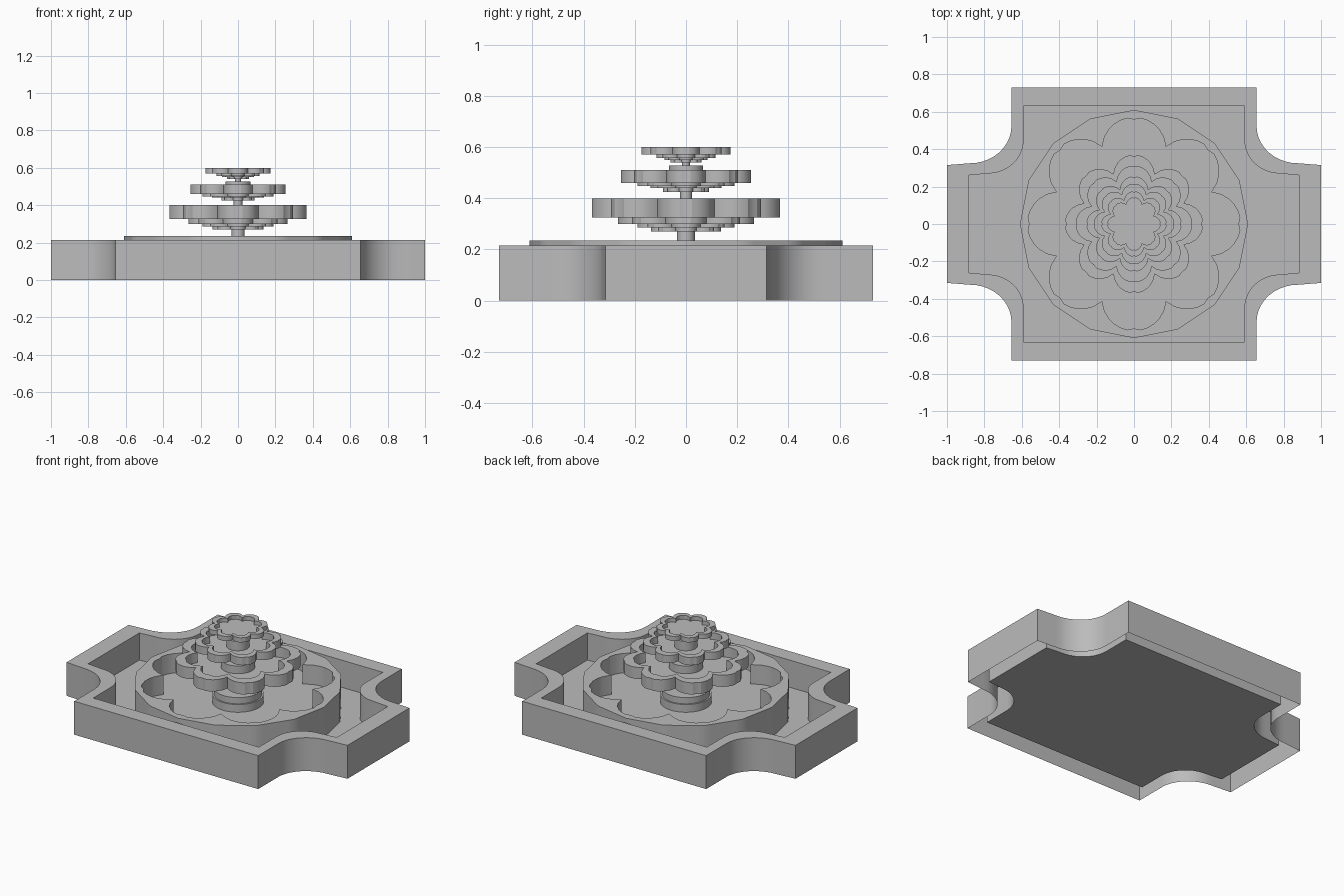
import bpy, bmesh
from math import pi, sin, cos, sqrt, radians

old = bpy.data.objects.get("Cube")
if old:
    bpy.data.objects.remove(old, do_unlink=True)

stone = bpy.data.materials.new("grey_stone")
stone.use_nodes = True
COLOR = (0.5, 0.5, 0.5, 1)
stone.diffuse_color = COLOR
stone.node_tree.nodes["Principled BSDF"].inputs["Base Color"].default_value = COLOR

N = 96          # points in each round outline
PETALS = 8


def circle(r, sides=N):
    """Regular polygon outline sampled at N angles."""
    pts, step = [], 2 * pi / sides
    for i in range(N):
        a = 2 * pi * i / N
        k = r * cos(step / 2) / cos(a % step - step / 2)
        pts.append((k * cos(a), k * sin(a)))
    return pts


def flower(r):
    """Outline of eight round petals, each with a small dent at its tip."""
    pts, step = [], 2 * pi / PETALS
    c, rho = 0.7 * r, 0.3 * r
    for i in range(N):
        a = 2 * pi * i / N
        d = (a + step / 2) % step - step / 2
        k = c * cos(d) + sqrt(rho ** 2 - (c * sin(d)) ** 2)
        if abs(d) < 0.01:
            k *= 0.98
        pts.append((k * cos(a), k * sin(a)))
    return pts


def cross(x_end, y_end, x_in, y_in, curve_x, curve_y, steps=10):
    """Rectangle outline with a hollow curve at each corner."""
    quarter = [(x_end, y_in)]
    for i in range(steps + 1):
        t = pi / 2 * i / steps
        quarter.append((x_in + curve_x * (1 - sin(t)),
                        y_in + 0.01 + curve_y * (1 - cos(t))))
    quarter.append((x_in, y_end))
    back = quarter[::-1]
    return (quarter + [(-x, y) for x, y in back]
            + [(-x, -y) for x, y in quarter] + [(x, -y) for x, y in back])


def loft(name, rings, cap_start=True, cap_end=True):
    """Skin a list of (outline, height) rings into one object."""
    bm = bmesh.new()
    loops = [[bm.verts.new((x, y, z)) for x, y in pts] for pts, z in rings]
    for a, b in zip(loops, loops[1:]):
        n = len(a)
        for i in range(n):
            j = (i + 1) % n
            bm.faces.new((a[i], a[j], b[j], b[i]))
    if cap_start:
        bm.faces.new(loops[0][::-1])
    if cap_end:
        bm.faces.new(loops[-1])
    mesh = bpy.data.meshes.new(name)
    bm.to_mesh(mesh)
    bm.free()
    mesh.materials.append(stone)
    obj = bpy.data.objects.new(name, mesh)
    bpy.context.collection.objects.link(obj)
    bpy.ops.object.select_all(action='DESELECT')
    obj.select_set(True)
    bpy.context.view_layer.objects.active = obj
    bpy.ops.object.shade_smooth_by_angle(angle=radians(30))
    return obj


# Outer pool: hollow wall and floor
outer = cross(1, 0.73, 0.655, 0.315, 0.22, 0.2)
inner = cross(0.885, 0.63, 0.59, 0.26, 0.19, 0.18)
loft("pool_wall", [(outer, 0), (outer, 0.215), (inner, 0.215), (inner, 0.02)],
     False, False)
loft("pool_floor", [(inner, 0.02), (inner, 0.04)])

# Raised round basin with a flower-shaped hollow
rim = circle(0.61, 16)
hollow = flower(0.57)
loft("round_basin", [(rim, 0.04), (rim, 0.235), (hollow, 0.235), (hollow, 0.11)])

# Stepped foot in the middle of the basin
loft("column_foot", [(circle(0.15), 0.11), (circle(0.15), 0.16),
                     (circle(0.14), 0.16), (circle(0.14), 0.2)])


def tier(name, r, wall, z_rim, z_top, z_floor, steps):
    """Petal bowl standing on smaller petal steps, given as (radius, bottom)."""
    rings = []
    tops = [z for _, z in steps[1:]] + [z_rim]
    for (radius, low), high in zip(steps, tops):
        rings += [(flower(radius), low), (flower(radius), high)]
    rings += [(flower(r), z_rim), (flower(r), z_top),
              (flower(r - wall), z_top), (flower(r - wall), z_floor)]
    loft(name, rings)


# Three bowls
tier("lower_bowl", 0.37, 0.06, 0.325, 0.4, 0.335,
     [(0.137, 0.27), (0.19, 0.285), (0.267, 0.3)])
tier("middle_bowl", 0.255, 0.042, 0.46, 0.51, 0.467,
     [(0.09, 0.425), (0.14, 0.44), (0.19, 0.447)])
tier("upper_bowl", 0.175, 0.035, 0.57, 0.6, 0.575,
     [(0.06, 0.54), (0.085, 0.55), (0.115, 0.557)])

# Columns and the small feet inside the bowls
for name, r, low, high in (
        ("lower_column", 0.035, 0.2, 0.28), ("middle_foot", 0.1, 0.335, 0.385),
        ("middle_column", 0.023, 0.385, 0.43), ("upper_foot", 0.067, 0.467, 0.527),
        ("upper_column", 0.015, 0.527, 0.545)):
    loft(name, [(circle(r), low), (circle(r), high)])
